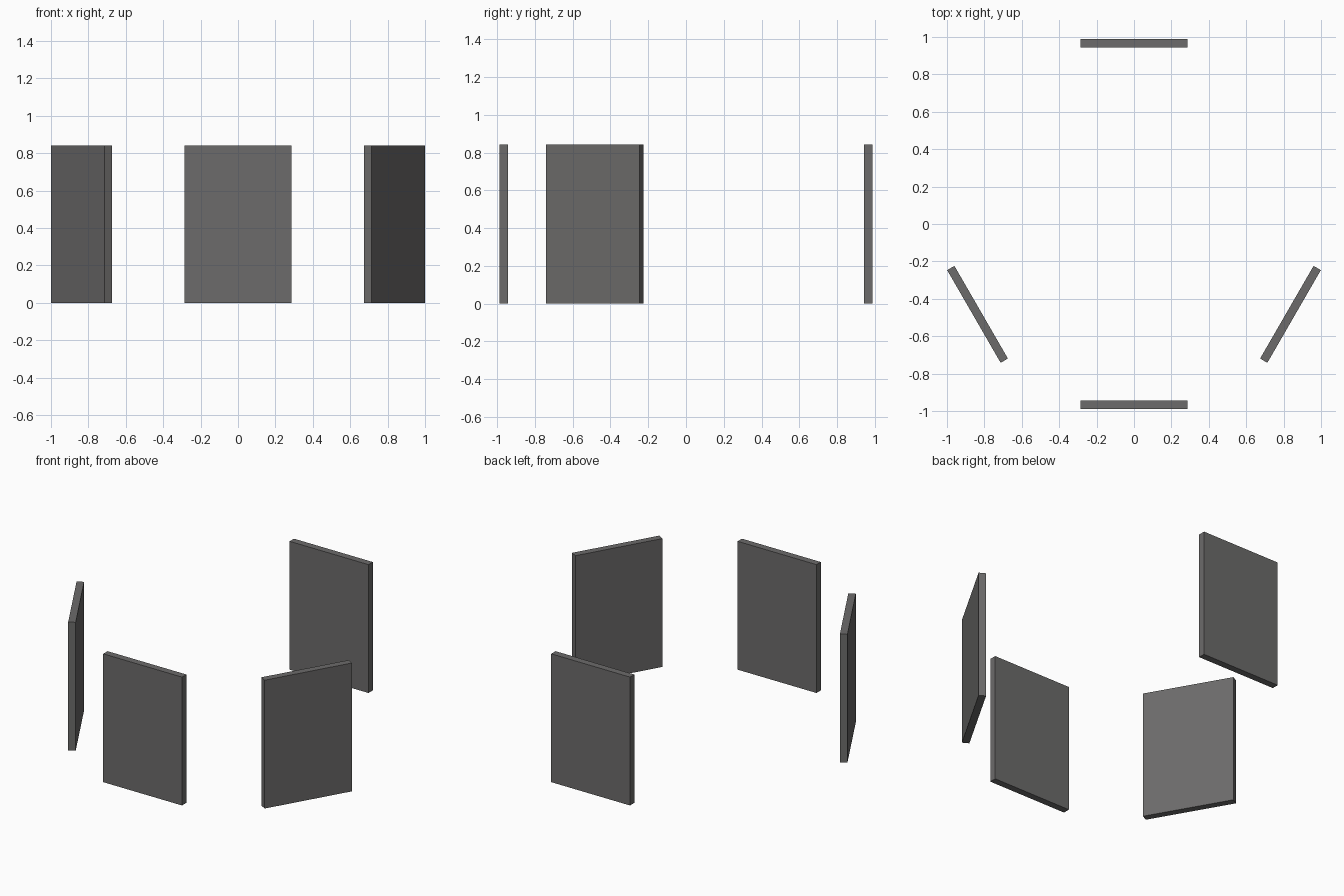
import bpy
import math

if "Cube" in bpy.data.objects:
    bpy.data.objects.remove(bpy.data.objects["Cube"])

RADIUS, WIDTH, THICK, HEIGHT = 0.966, 0.572, 0.045, 0.842

# Single dark grey finish
grey = bpy.data.materials.new("dark grey")
grey.diffuse_color = (0.15, 0.147, 0.145, 1)
grey.use_nodes = True
grey.node_tree.nodes["Principled BSDF"].inputs["Base Color"].default_value = grey.diffuse_color


def panel(name, degrees):
    """Upright flat panel facing outward, standing on one side of a hexagon."""
    a = math.radians(degrees)
    bpy.ops.mesh.primitive_cube_add(
        size=1, location=(RADIUS * math.cos(a), RADIUS * math.sin(a), HEIGHT / 2),
        rotation=(0, 0, a))
    ob = bpy.context.object
    ob.name = name
    ob.scale = (THICK, WIDTH, HEIGHT)
    bpy.ops.object.transform_apply(location=False, rotation=False, scale=True)
    ob.data.materials.append(grey)


# Four of the six hexagon sides carry a panel
for name, degrees in (("back_panel", 90), ("left_panel", 210),
                      ("front_panel", 270), ("right_panel", 330)):
    panel(name, degrees)
